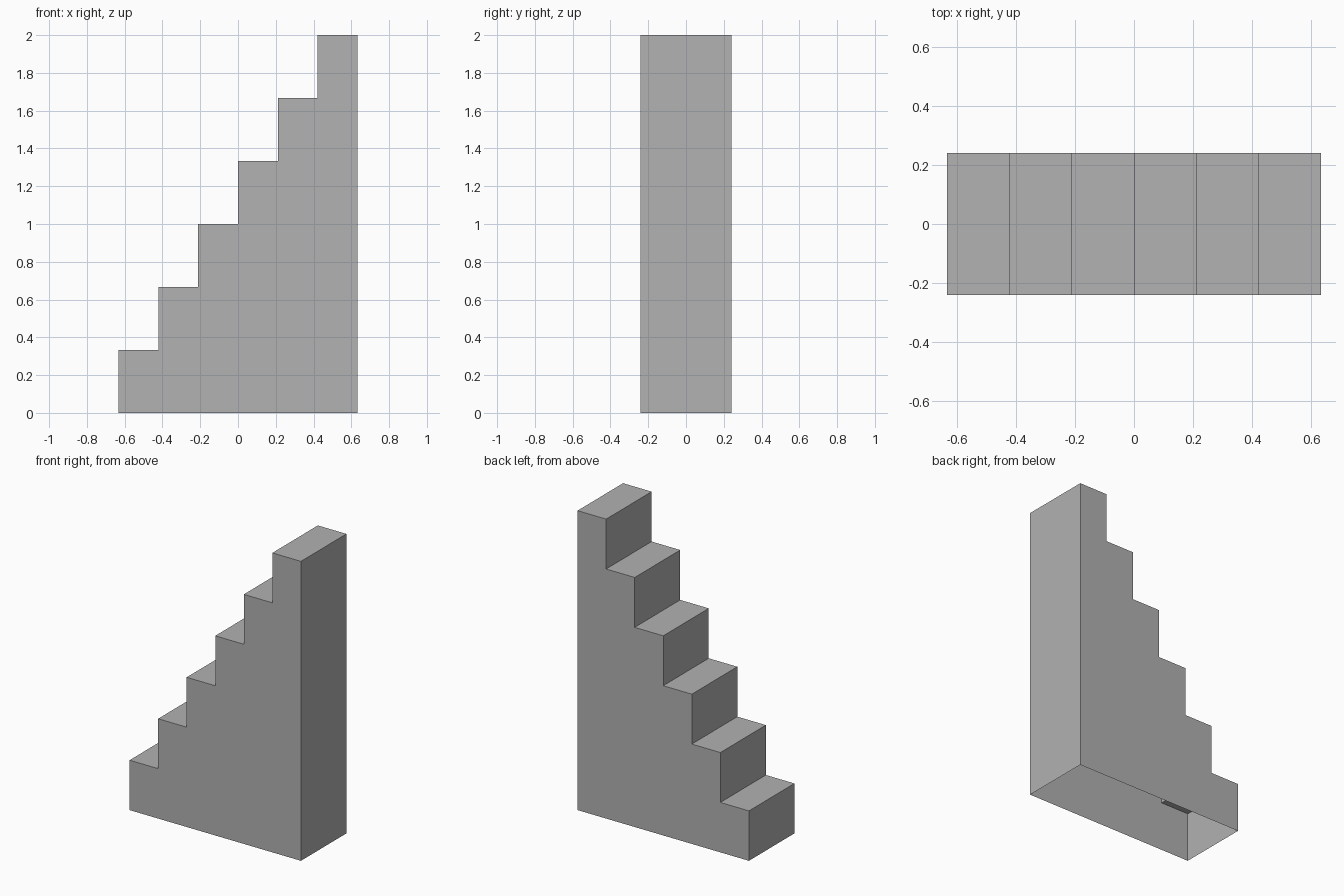
import bpy
import bmesh

STEPS = 6
HALF_LENGTH = 0.633
HALF_WIDTH = 0.24
HEIGHT = 2.0

cube = bpy.data.objects.get("Cube")
if cube:
    bpy.data.objects.remove(cube, do_unlink=True)

# Plain grey
grey = bpy.data.materials.new("stone_grey")
grey.use_nodes = True
colour = (0.445, 0.445, 0.445, 1.0)
grey.diffuse_color = colour
grey.node_tree.nodes["Principled BSDF"].inputs["Base Color"].default_value = colour

# Stepped side profile, rising towards +x
run = 2 * HALF_LENGTH / STEPS
rise = HEIGHT / STEPS
profile = [(-HALF_LENGTH, 0)]
for i in range(STEPS):
    x, z = -HALF_LENGTH + i * run, (i + 1) * rise
    profile += [(x, z), (x + run, z)]
profile.append((HALF_LENGTH, 0))

# Thin shell: two side walls joined by risers, treads and the tall end wall
bm = bmesh.new()
front = [bm.verts.new((x, -HALF_WIDTH, z)) for x, z in profile]
back = [bm.verts.new((x, HALF_WIDTH, z)) for x, z in profile]
bm.faces.new(front[::-1])
bm.faces.new(back)
for i in range(len(profile) - 1):  # the underside stays open
    bm.faces.new((front[i], front[i + 1], back[i + 1], back[i]))

mesh = bpy.data.meshes.new("staircase")
bm.to_mesh(mesh)
bm.free()
mesh.materials.append(grey)
staircase = bpy.data.objects.new("staircase", mesh)
bpy.context.collection.objects.link(staircase)
